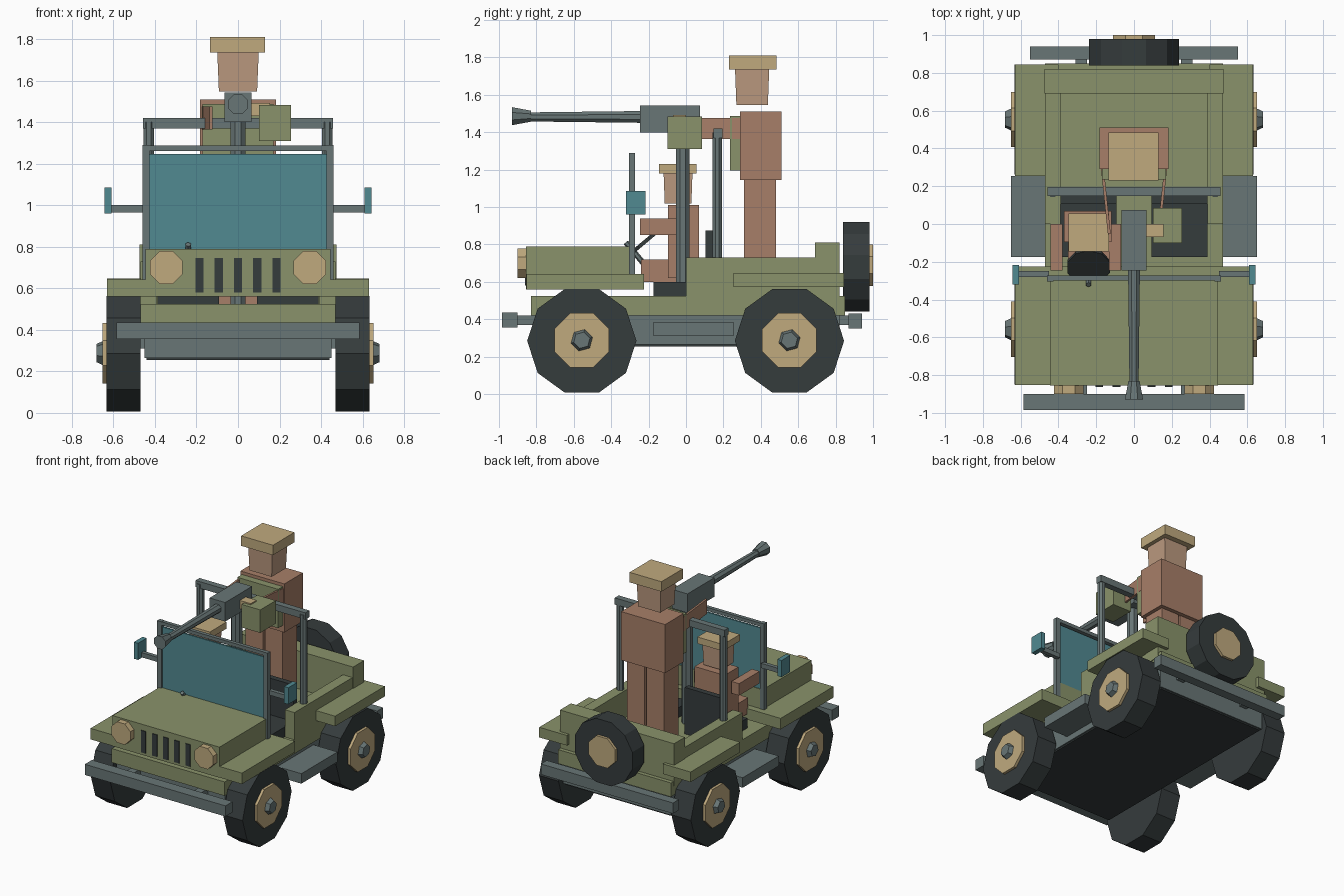
import bpy, bmesh
from math import radians
from mathutils import Matrix, Vector

if "Cube" in bpy.data.objects:
    bpy.data.objects.remove(bpy.data.objects["Cube"])


def material(name, rgb):
    m = bpy.data.materials.new(name)
    m.diffuse_color = [(c / 255) ** 2.2 for c in rgb] + [1]
    m.use_nodes = True
    m.node_tree.nodes["Principled BSDF"].inputs["Base Color"].default_value = m.diffuse_color
    return m


OLIVE = material("olive", (136, 145, 106))
STEEL = material("steel", (104, 117, 117))
RUBBER = material("rubber", (56, 62, 63))
TAN = material("tan", (190, 168, 125))
CLOTH = material("cloth", (166, 126, 104))
SKIN = material("skin", (186, 152, 126))
GLASS = material("glass", (82, 136, 144))


def finish(name, bm, mat):
    me = bpy.data.meshes.new(name)
    bm.to_mesh(me)
    bm.free()
    me.materials.append(mat)
    ob = bpy.data.objects.new(name, me)
    bpy.context.collection.objects.link(ob)
    return ob


def box(name, x, y, z, mat, taper=1.0, rot=None):
    """Box from (min, max) ranges; taper scales the bottom, rot turns about the centre."""
    bm = bmesh.new()
    bmesh.ops.create_cube(bm, size=1)
    size = Vector([r[1] - r[0] for r in (x, y, z)])
    for v in bm.verts:
        k = taper if v.co.z < 0 else 1
        v.co = Vector((v.co.x * size.x * k, v.co.y * size.y * k, v.co.z * size.z))
    ob = finish(name, bm, mat)
    ob.location = [(r[0] + r[1]) / 2 for r in (x, y, z)]
    if rot:
        ob.rotation_euler = [radians(a) for a in rot]
    return ob


def rod(name, axis, a, b, centre, r1, r2, n, mat, spin=0):
    """Faceted cone or cylinder along an axis; centre holds the other two coordinates."""
    bm = bmesh.new()
    bmesh.ops.create_cone(bm, cap_ends=True, segments=n, radius1=r1, radius2=r2, depth=b - a)
    turn = {'x': Matrix.Rotation(radians(90), 4, 'Y'),
            'y': Matrix.Rotation(radians(-90), 4, 'X'), 'z': Matrix()}[axis]
    bm.transform(turn @ Matrix.Rotation(radians(spin), 4, 'Z'))
    ob = finish(name, bm, mat)
    c = list(centre)
    c.insert('xyz'.index(axis), (a + b) / 2)
    ob.location = c
    return ob


def outward(s, a, b):
    return (a, b) if s > 0 else (-b, -a)


# Chassis, floor and bumpers
box("chassis", (-.45, .45), (-.80, .82), (.265, .42), STEEL)
box("underside_plate", (-.44, .44), (-.79, .81), (.255, .265), RUBBER)
box("floor_pan", (-.47, .47), (-.83, .85), (.42, .525), OLIVE)
box("front_bumper", (-.585, .585), (-.985, -.90), (.355, .435), STEEL)
box("rear_bumper", (-.55, .55), (.87, .94), (.35, .43), STEEL)
for s in (-1, 1):
    box("front_bumper_bracket", outward(s, .25, .31), (-.91, -.79), (.37, .42), STEEL)
    box("rear_bumper_bracket", outward(s, .25, .31), (.81, .88), (.37, .42), STEEL)

# Hood, grille and rear tub
box("front_fenders", (-.63, .63), (-.853, -.225), (.56, .643), OLIVE)
box("hood", (-.445, .445), (-.835, -.275), (.60, .79), OLIVE)
box("grille_panel", (-.445, .445), (-.856, -.83), (.56, .79), OLIVE)
for i in range(5):
    x = (i - 2) * .0925
    box("grille_slot", (x - .02, x + .02), (-.862, -.84), (.58, .745), RUBBER)
box("tailgate", (-.475, .475), (.69, .82), (.49, .81), OLIVE)

# Parts repeated on both sides
for s in (-1, 1):
    box("tub_side", outward(s, .39, .47), (0, .78), (.49, .73), OLIVE)
    box("rear_fender", outward(s, .40, .63), (.255, .845), (.572, .648), OLIVE)
    box("running_board", outward(s, .44, .65), (-.175, .255), (.31, .385), STEEL)
    rod("headlight", 'y', -.90, -.84, (s * .345, .70), .085, .085, 8, TAN, 22.5)
    # Windshield posts and mirrors
    box("windshield_post", outward(s, .425, .46), (-.305, -.272), (.62, 1.29), STEEL)
    box("mirror_arm", outward(s, .45, .61), (-.28, -.25), (.965, 1.0), STEEL)
    box("mirror", outward(s, .608, .643), (-.32, -.217), (.96, 1.085), GLASS)
    # Roll bar posts
    rod("roll_bar_post", 'z', .52, 1.40, (s * .43, .167), .027, .027, 8, STEEL, 22.5)
    # Seats
    x = s * .24
    box("seat", (x - .148, x + .148), (-.175, .12), (.52, .60), RUBBER)
    box("seat_back", (x - .148, x + .148), (.105, .147), (.52, .875), RUBBER)
    # Wheels
    for y in (-.557, .553):
        rod("tyre", 'x', *outward(s, .47, .632), (y, .285), .292, .292, 10, RUBBER)
        rod("wheel_hub", 'x', *outward(s, .62, .652), (y, .288), .158, .158, 8, TAN, 22.5)
        r = (.065, .045) if s > 0 else (.045, .065)
        rod("hub_cap", 'x', *outward(s, .64, .682), (y, .288), *r, 6, STEEL, 15)

box("windshield_top", (-.46, .46), (-.30, -.272), (1.262, 1.288), STEEL)
box("windshield_glass", (-.43, .43), (-.293, -.28), (.785, 1.247), GLASS)
box("roll_bar_top", (-.457, .457), (.148, .195), (1.37, 1.42), STEEL)

# Spare wheel
rod("spare_tyre", 'y', .84, .98, (0, .68), .248, .248, 12, RUBBER, 15)
rod("spare_hub", 'y', .97, 1.0, (0, .69), .12, .12, 8, TAN, 22.5)

# Steering wheel
wheel = rod("steering_wheel", 'z', -.01, .01, (-.24, -.225), .118, .118, 10, RUBBER)
wheel.location.z = .81
wheel.rotation_euler.x = radians(40)
column = rod("steering_column", 'z', -.08, .08, (-.24, -.27), .015, .015, 6, STEEL)
column.location.z = .75
column.rotation_euler.x = radians(40)

# Mounted gun
rod("gun_pedestal", 'z', .52, 1.41, (0, -.017), .04, .04, 8, STEEL, 22.5)
box("gun_receiver", (-.065, .065), (-.245, .075), (1.40, 1.543), STEEL)
rod("gun_barrel", 'y', -.86, -.24, (0, 1.482), .026, .034, 8, STEEL, 22.5)
rod("gun_muzzle", 'y', -.93, -.83, (0, 1.486), .052, .032, 8, STEEL, 22.5)
box("ammo_box", (.10, .255), (-.10, .085), (1.31, 1.483), OLIVE)
box("ammo_belt", (.05, .155), (-.07, 0), (1.43, 1.492), TAN)

# Standing gunner
for s in (-1, 1):
    box("gunner_leg", outward(s, .008, .155), (.31, .48), (.525, 1.15), CLOTH)
    box("gunner_arm", outward(s, .145, .16), (-.055, .36), (1.365, 1.475), CLOTH, rot=(0, 0, -s * 6))
box("gunner_torso", (-.183, .183), (.29, .51), (1.145, 1.51), CLOTH)
box("gunner_vest", (-.17, .17), (.235, .292), (1.195, 1.487), OLIVE)
box("gunner_head", (-.10, .10), (.262, .445), (1.547, 1.745), SKIN, taper=.92)
box("gunner_cap", (-.135, .13), (.23, .485), (1.735, 1.81), TAN)

# Seated driver
for x in (-.41, -.10):
    box("driver_arm", (x - .032, x + .032), (-.245, .0), (.85, .94), CLOTH)
for x in (-.30, -.18):
    box("driver_leg", (x - .05, x + .05), (-.24, .06), (.60, .72), CLOTH)
box("driver_torso", (-.37, -.12), (-.095, .07), (.62, 1.01), CLOTH)
box("driver_head", (-.32, -.16), (-.12, .035), (1.02, 1.19), SKIN, taper=.92)
box("driver_cap", (-.347, -.133), (-.145, .055), (1.18, 1.23), TAN)
